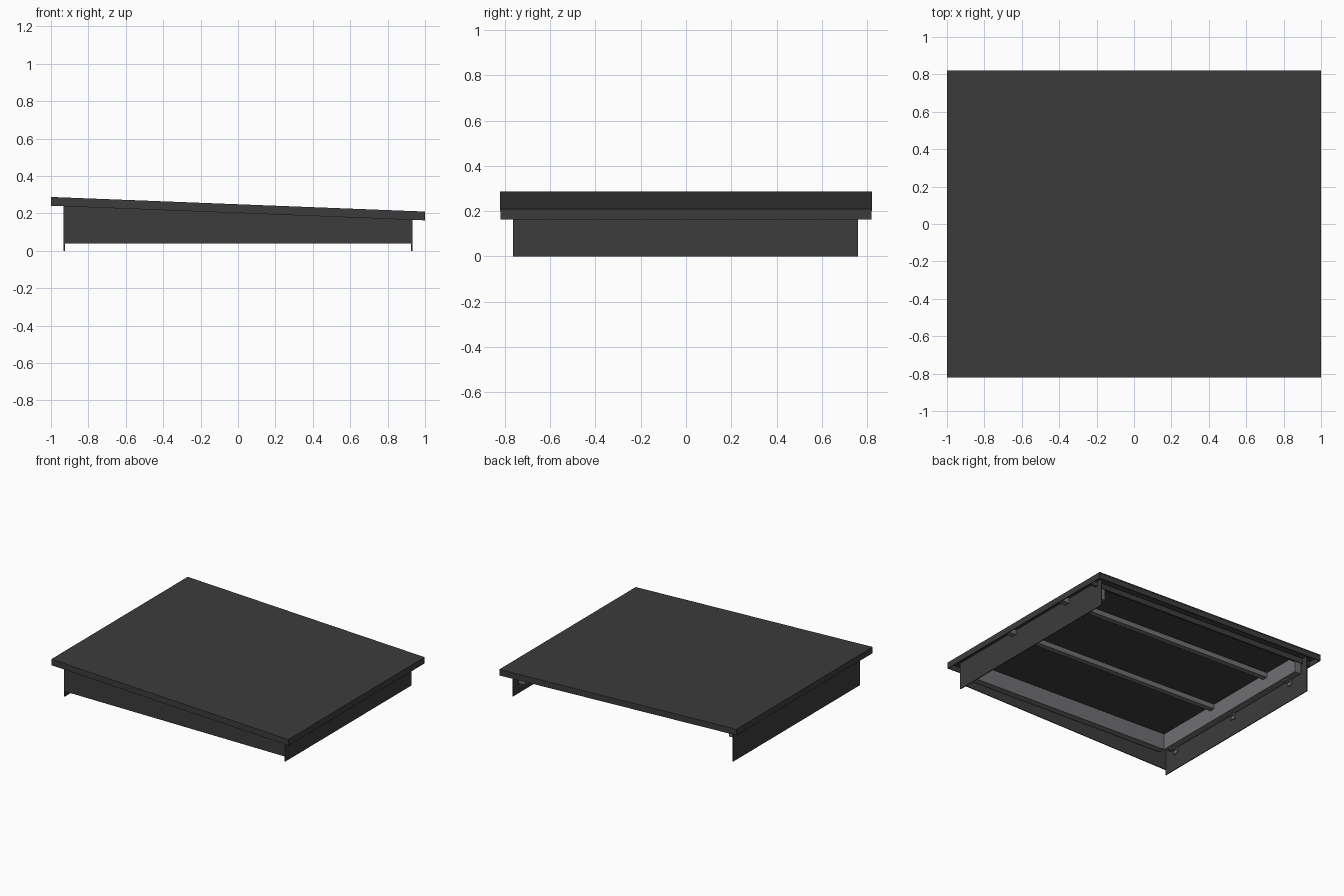
import bpy, bmesh

if "Cube" in bpy.data.objects:
    bpy.data.objects.remove(bpy.data.objects["Cube"])


def material(name, rgb):
    m = bpy.data.materials.new(name)
    m.diffuse_color = (*rgb, 1)
    m.use_nodes = True
    m.node_tree.nodes["Principled BSDF"].inputs["Base Color"].default_value = m.diffuse_color
    return m


DARK = material("dark_sheet", (0.045, 0.045, 0.045))
STEEL = material("grey_steel", (0.16, 0.16, 0.17))


def roof(x, drop=0.0):
    """Height of the sloping roof at x, minus a drop."""
    return 0.249 - 0.039 * x - drop


def bar(name, xs, ys, mat, top, bottom=None, flat_z=None):
    """Box following the roof slope on top; bottom follows it or is flat."""
    bm = bmesh.new()
    bmesh.ops.create_cube(bm, size=1)
    for v in bm.verts:
        up = v.co.z > 0
        v.co.x = xs[1] if v.co.x > 0 else xs[0]
        v.co.y = ys[1] if v.co.y > 0 else ys[0]
        if up:
            v.co.z = roof(v.co.x, top)
        else:
            v.co.z = flat_z if flat_z is not None else roof(v.co.x, bottom)
    bmesh.ops.recalc_face_normals(bm, faces=bm.faces)
    me = bpy.data.meshes.new(name)
    bm.to_mesh(me)
    bm.free()
    me.materials.append(mat)
    ob = bpy.data.objects.new(name, me)
    bpy.context.collection.objects.link(ob)
    return ob


T = 0.006    # sheet thickness
U = 0.008    # underside of the roof sheet

# Sloping roof sheet
bar("roof_sheet", (-1, 1), (-0.822, 0.822), DARK, 0, U)

# Folded fascia around the roof edge
for s, side in ((-1, "front"), (1, "back")):
    ys = sorted((s * 0.82, s * (0.82 - T)))
    bar(side + "_fascia", (-1, 1), ys, DARK, U, 0.047)
for s, side in ((-1, "left"), (1, "right")):
    xs = sorted((s, s * (1 - T)))
    bar(side + "_fascia", xs, (-0.82, 0.82), DARK, U, 0.047)

# Hanging panels: left, right and front (back stays open)
for s, side in ((-1, "left"), (1, "right")):
    xs = sorted((s * 0.932, s * (0.932 - T)))
    bar(side + "_panel", xs, (-0.765, 0.76), DARK, U, flat_z=0)
bar("front_panel", (-0.926, 0.926), (-0.765, -0.765 + T), DARK, U, flat_z=0.04)

# Steel frame beams under the roof
for s, side in ((-1, "left"), (1, "right")):
    xs = sorted((s * 0.86, s * 0.915))
    bar(side + "_beam", xs, (-0.70, 0.71), STEEL, U, 0.13)
    # Small brackets tying beam to panel
    for i, y in enumerate((-0.65, -0.03, 0.58)):
        xs = sorted((s * 0.875, s * 0.926))
        bar(f"{side}_bracket_{i}", xs, (y - 0.02, y + 0.02), STEEL, 0.125, 0.14)
        xs = sorted((s * 0.918, s * 0.926))
        bar(f"{side}_bracket_tab_{i}", xs, (y - 0.02, y + 0.02), STEEL, 0.14, 0.165)
bar("front_beam", (-0.86, 0.86), (-0.75, -0.70), STEEL, U, 0.13)

# Rafters and dark rear stiffener
for i, y in enumerate((-0.18, 0.39)):
    bar(f"rafter_{i}", (-0.99, 0.99), (y - 0.02, y + 0.02), STEEL, U, 0.045)
bar("rear_stiffener", (-0.99, 0.99), (0.70, 0.715), DARK, U, 0.047)
